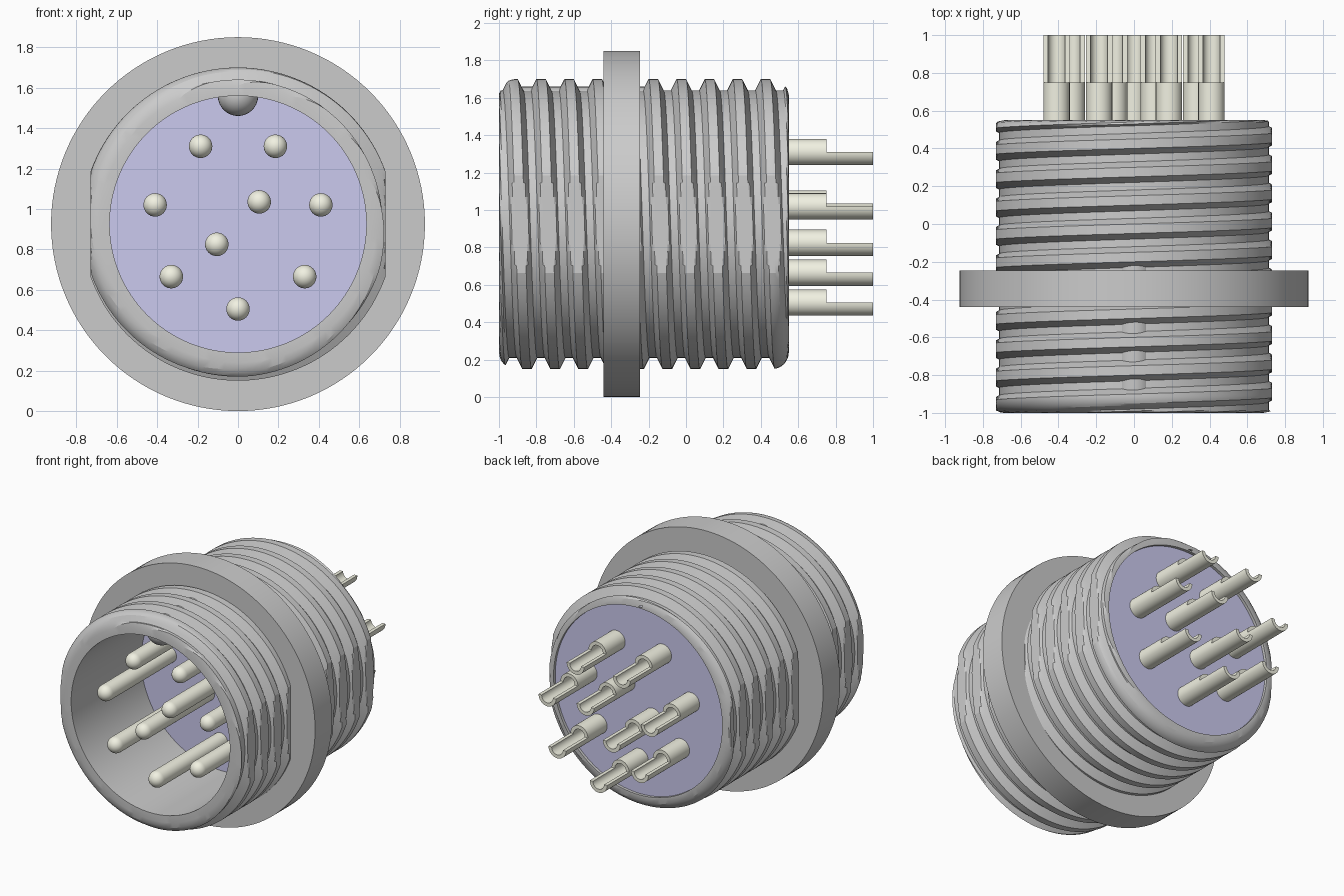
import bpy, bmesh, math
from math import sin, cos, pi, sqrt

if "Cube" in bpy.data.objects:
    bpy.data.objects.remove(bpy.data.objects["Cube"])

CZ = 0.925          # height of the connector axis
FRONT, REAR = -1.0, 0.55
N = 128             # segments around the large round parts
CREST, ROOT, PITCH, STEP = 0.775, 0.715, 0.15, 0.01
FILLET, FLAT = 0.09, 0.73


def material(name, rgb):
    m = bpy.data.materials.new(name)
    m.diffuse_color = (*rgb, 1)
    m.use_nodes = True
    m.node_tree.nodes["Principled BSDF"].inputs["Base Color"].default_value = m.diffuse_color
    return m


def lathe(bm, profile, segs, closed=False, start=0.0, arc=2 * pi):
    """Spin (radius, y) points about the y axis; partial arcs get end caps."""
    full = arc > 6.28
    cols = []
    for i in range(segs if full else segs + 1):
        a = start + arc * i / segs
        cols.append([bm.verts.new((r * sin(a), y, r * cos(a))) for r, y in profile])
    n = len(profile)
    for i in range(segs):
        c, d = cols[i], cols[(i + 1) % len(cols)]
        for k in range(n if closed else n - 1):
            k2 = (k + 1) % n
            bm.faces.new((c[k], c[k2], d[k2], d[k]))
    if not full:
        bm.faces.new(cols[0])
        bm.faces.new(cols[-1])


def finish(bm, name, mat=None, loc=(0, 0, CZ), angle=30):
    bmesh.ops.remove_doubles(bm, verts=bm.verts, dist=1e-4)
    bmesh.ops.recalc_face_normals(bm, faces=bm.faces)
    me = bpy.data.meshes.new(name)
    bm.to_mesh(me)
    bm.free()
    if mat:
        me.materials.append(mat)
    ob = bpy.data.objects.new(name, me)
    ob.location = loc
    bpy.context.collection.objects.link(ob)
    bpy.ops.object.select_all(action='DESELECT')
    ob.select_set(True)
    bpy.context.view_layer.objects.active = ob
    bpy.ops.object.shade_smooth_by_angle(angle=math.radians(angle))
    return ob


def dome(r, tip, steps=8):
    """Quarter-circle profile from the tip out to radius r."""
    return [(r * sin(pi / 2 * i / steps), tip + r - r * cos(pi / 2 * i / steps))
            for i in range(steps + 1)]


def thread_radius(m, y, a):
    """Trapezoid thread limited by the rounded ends and the two side flats."""
    p = (m % 15) * STEP
    depth = min(max((p - 0.05) / 0.03, 0), 1, max((PITCH - p) / 0.03, 0))
    r = CREST - (CREST - ROOT) * depth
    d = min(y - FRONT, REAR - y)
    if d < FILLET:
        r = min(r, CREST - FILLET + sqrt(max(FILLET ** 2 - (FILLET - d) ** 2, 0)))
    return min(r, FLAT / max(abs(sin(a)), 1e-6))


# threaded shell: helical outer skin, plus rims and bore
bm = bmesh.new()
ROWS, Y0 = 181, -1.25
grid = []
for m in range(ROWS):
    row = []
    for i in range(N):
        a = 2 * pi * i / N
        y = min(max(Y0 + m * STEP + PITCH * i / N, FRONT), REAR)
        r = thread_radius(m, y, a)
        row.append(bm.verts.new((r * sin(a), y, r * cos(a))))
    grid.append(row)
for m in range(ROWS - 1):
    for i in range(N):
        if i < N - 1:
            b, c = grid[m][i + 1], grid[m + 1][i + 1]
        else:           # last column joins the next turn
            b, c = grid[min(m + 15, ROWS - 1)][0], grid[min(m + 16, ROWS - 1)][0]
        if b is not c:
            bm.faces.new((grid[m][i], b, c, grid[m + 1][i]))
edge = CREST - FILLET
lathe(bm, [(edge, FRONT), (0.635, FRONT), (0.635, 0.45), (0.675, 0.45),
           (0.675, REAR), (edge, REAR)], N)
finish(bm, "threaded_shell", angle=18)

# flange
bm = bmesh.new()
lathe(bm, [(0.70, -0.44), (0.925, -0.44), (0.925, -0.245), (0.70, -0.245)], N, closed=True)
finish(bm, "flange")

# round-nosed key at the top of the bore
bm = bmesh.new()
lathe(bm, dome(0.1, -0.97) + [(0.1, -0.19), (0, -0.19)], 32)
finish(bm, "alignment_key", loc=(0, 0, CZ + 0.635))

# insulating insert
purple = material("insert_purple", (0.60, 0.59, 0.86))
bm = bmesh.new()
lathe(bm, [(0, -0.2), (0.635, -0.2), (0.635, 0.45), (0.675, 0.45),
           (0.675, 0.53), (0, 0.53)], N)
finish(bm, "insulating_insert", purple)

# contact pin: domed front, solder cup with its upper half cut away behind
cream = material("pin_cream", (0.88, 0.88, 0.76))
bm = bmesh.new()
lathe(bm, dome(0.058, -0.98) + [(0.058, 0.4), (0.07, 0.4), (0.07, 0.75),
                                (0.045, 0.75), (0.045, 0.6), (0, 0.6)], 32)
lathe(bm, [(0.045, 0.75), (0.07, 0.75), (0.07, 1.0), (0.045, 1.0)], 16,
      closed=True, start=pi / 2, arc=pi)
PINS = [(-0.185, 1.31), (0.185, 1.31), (-0.41, 1.02), (0.41, 1.02), (0.105, 1.035),
        (-0.105, 0.825), (-0.33, 0.665), (0.33, 0.665), (0, 0.505)]
pin = finish(bm, "contact_pin_1", cream, (PINS[0][0], 0, PINS[0][1]))
for k, (x, z) in enumerate(PINS[1:], 2):
    ob = bpy.data.objects.new(f"contact_pin_{k}", pin.data)
    ob.location = (x, 0, z)
    bpy.context.collection.objects.link(ob)
